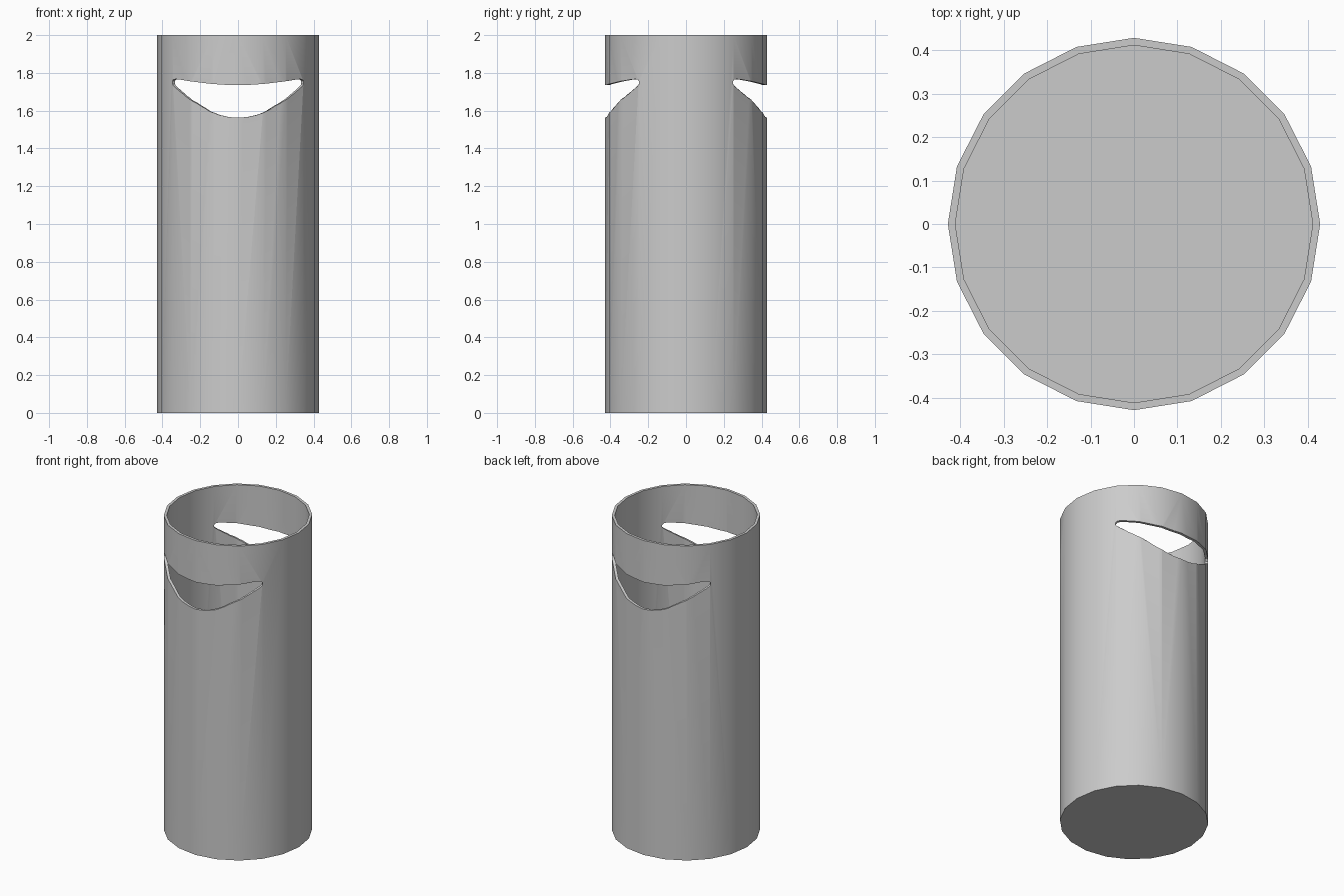
import bpy, bmesh, math

if "Cube" in bpy.data.objects:
    bpy.data.objects.remove(bpy.data.objects["Cube"])

SIDES, R_OUT, R_IN, HEIGHT, FLOOR = 20, 0.428, 0.411, 2.0, 0.02


def mesh_object(name, bm):
    bmesh.ops.recalc_face_normals(bm, faces=bm.faces)
    mesh = bpy.data.meshes.new(name)
    bm.to_mesh(mesh)
    bm.free()
    ob = bpy.data.objects.new(name, mesh)
    bpy.context.collection.objects.link(ob)
    return ob


def ring(bm, r, z):
    return [bm.verts.new((r * math.sin(2 * math.pi * i / SIDES),
                          r * math.cos(2 * math.pi * i / SIDES), z)) for i in range(SIDES)]


def bridge(bm, a, b):
    n = len(a)
    for i in range(n):
        bm.faces.new((a[i], a[(i + 1) % n], b[(i + 1) % n], b[i]))


# Open-topped container: outer wall, rim, inner wall, closed floor
bm = bmesh.new()
rings = [ring(bm, r, z) for r, z in
         ((R_OUT, 0), (R_OUT, HEIGHT), (R_IN, HEIGHT), (R_IN, FLOOR))]
for a, b in zip(rings, rings[1:]):
    bridge(bm, a, b)
bm.faces.new(rings[0])
bm.faces.new(rings[-1])
body = mesh_object("bin_body", bm)

# Crescent opening, half profile: x, lower z, upper z
half = [(0.0, 1.563, 1.735), (0.05, 1.566, 1.736), (0.10, 1.577, 1.739),
        (0.15, 1.596, 1.743), (0.20, 1.626, 1.749), (0.24, 1.650, 1.754),
        (0.28, 1.677, 1.760), (0.31, 1.702, 1.765), (0.33, 1.720, 1.767),
        (0.340, 1.731, 1.765), (0.346, 1.742, 1.756)]
profile = [(-x, lo, hi) for x, lo, hi in half[:0:-1]] + half


def crescent_cutter(name, side):
    bm = bmesh.new()
    layers = []
    for k in (0.88, 1.12):  # scaled from the axis so the cut edges run radially
        pts = [(k * x, side * k * math.sqrt(0.425 ** 2 - x * x), lo, hi)
               for x, lo, hi in profile]
        low = [bm.verts.new((x, y, lo)) for x, y, lo, hi in pts]
        high = [bm.verts.new((x, y, hi)) for x, y, lo, hi in pts]
        for i in range(len(pts) - 1):
            bm.faces.new((low[i], low[i + 1], high[i + 1], high[i]))
        layers.append(low + high[::-1])
    bridge(bm, *layers)
    ob = mesh_object(name, bm)
    ob.hide_render = True
    return ob


# Cut the front and back openings
bpy.context.view_layer.objects.active = body
body.select_set(True)
for name, side in (("front_opening_cutter", -1), ("back_opening_cutter", 1)):
    cutter = crescent_cutter(name, side)
    mod = body.modifiers.new(name, 'BOOLEAN')
    mod.operation = 'DIFFERENCE'
    mod.solver = 'EXACT'
    mod.object = cutter
    bpy.ops.object.modifier_apply(modifier=mod.name)
    bpy.data.objects.remove(cutter)

bpy.ops.object.shade_smooth_by_angle(angle=math.radians(30))
